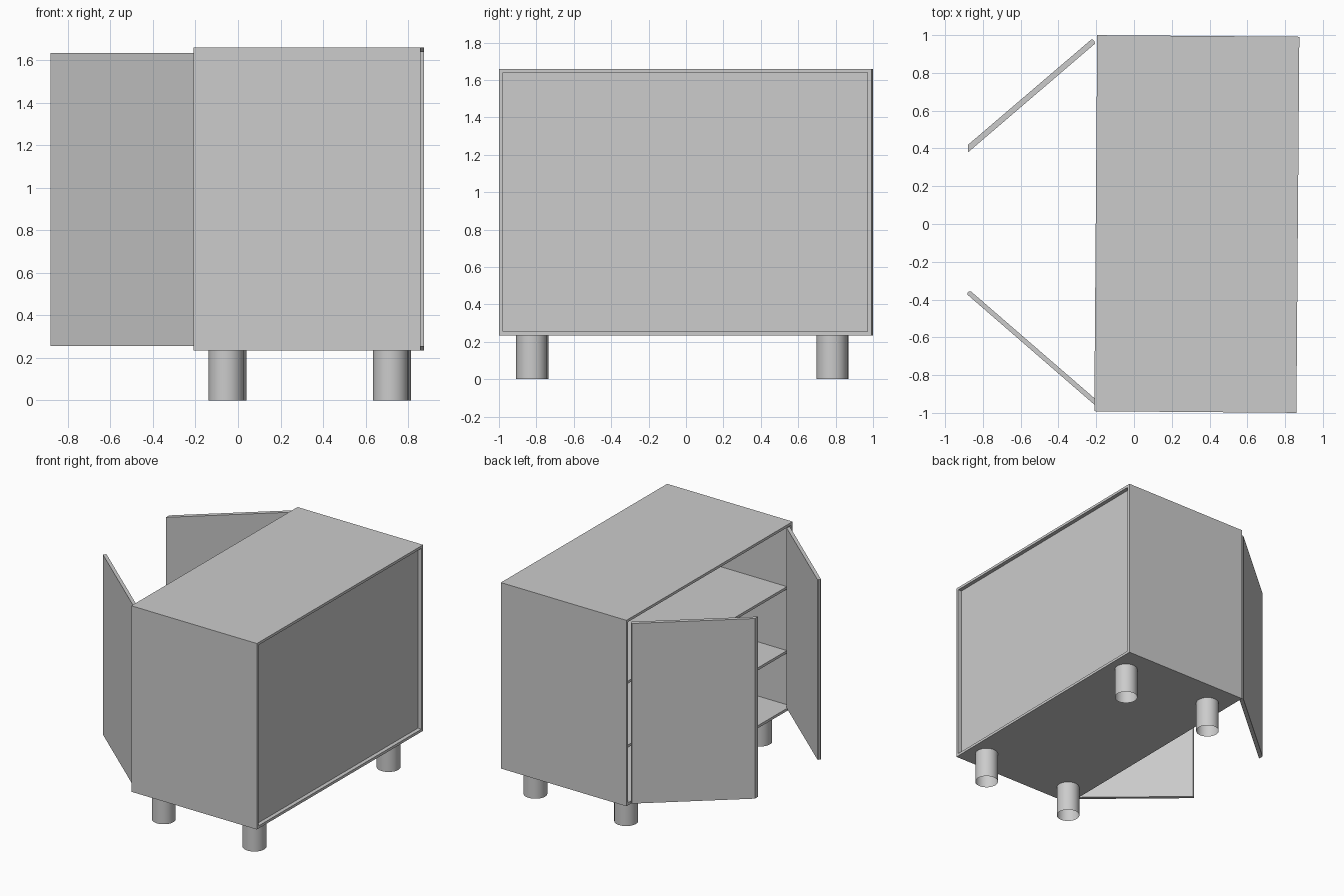
import bpy, bmesh, math
from mathutils import Matrix

if "Cube" in bpy.data.objects:
    bpy.data.objects.remove(bpy.data.objects["Cube"])

# The cabinet body sits very slightly turned about its centre
BODY = Matrix.Translation((0.3325, 0.0, 0)) @ Matrix.Rotation(math.radians(-0.45), 4, 'Z')
HX, HY = 0.535, 0.9955        # half depth, half width
Z0, Z1 = 0.235, 1.66          # underside and top
T = 0.02                      # board thickness


def finish(name, bm, matrix=Matrix.Identity(4)):
    bmesh.ops.recalc_face_normals(bm, faces=bm.faces)
    mesh = bpy.data.meshes.new(name)
    bm.to_mesh(mesh)
    bm.free()
    ob = bpy.data.objects.new(name, mesh)
    ob.matrix_world = matrix
    bpy.context.collection.objects.link(ob)
    return ob


def board(name, x, y, z):
    """Box from (min, max) ranges in body space."""
    bm = bmesh.new()
    bmesh.ops.create_cube(bm, size=1)
    for v in bm.verts:
        for i, (a, b) in enumerate((x, y, z)):
            v.co[i] = a if v.co[i] < 0 else b
    return finish(name, bm, BODY)


def prism(name, outline, z0, z1):
    """Upright prism from a plan outline."""
    bm = bmesh.new()
    face = bm.faces.new([bm.verts.new((x, y, z0)) for x, y in outline])
    ext = bmesh.ops.extrude_face_region(bm, geom=[face], use_keep_orig=True)
    for v in ext["geom"]:
        if isinstance(v, bmesh.types.BMVert):
            v.co.z = z1
    return finish(name, bm)


# Carcass boards
board("top_panel", (-HX, HX), (-HY, HY), (Z1 - T, Z1))
board("bottom_panel", (-HX, HX), (-HY, HY), (Z0, Z0 + T))
for side, s in (("right", -1), ("left", 1)):
    board(f"{side}_side_panel", (-HX, HX), sorted((s * HY, s * (HY - T))), (Z0 + T, Z1 - T))

# Recessed back panel and the two inner shelves
inner = (-HY + T, HY - T)
board("back_panel", (HX - 0.05, HX - 0.03), inner, (Z0 + T, Z1 - T))
for name, z in (("lower_shelf", 0.67), ("upper_shelf", 1.16)):
    board(name, (-HX + 0.035, HX - 0.05), inner, (z - T, z))

# Half-open doors: one with a bevelled free edge, one with a blunt edge
prism("left_door", [(-0.878, 0.42), (-0.878, 0.38), (-0.206, 0.955),
                    (-0.209, 0.966), (-0.217, 0.976), (-0.227, 0.976)], 0.255, 1.635)
prism("right_door", [(-0.883, -0.373), (-0.881, -0.363), (-0.873, -0.356), (-0.863, -0.357),
                     (-0.204, -0.927), (-0.209, -0.957)], 0.255, 1.635)

# Open tubular legs
for xn, x in (("door_side", -0.382), ("back_side", 0.392)):
    for yn, y in (("right", -0.822), ("left", 0.783)):
        bm = bmesh.new()
        bmesh.ops.create_cone(bm, cap_ends=False, segments=32, radius1=0.083, radius2=0.083,
                              depth=Z0, matrix=Matrix.Translation((x, y, Z0 / 2)))
        leg = finish(f"{xn}_{yn}_leg", bm, BODY)
        for p in leg.data.polygons:
            p.use_smooth = True
